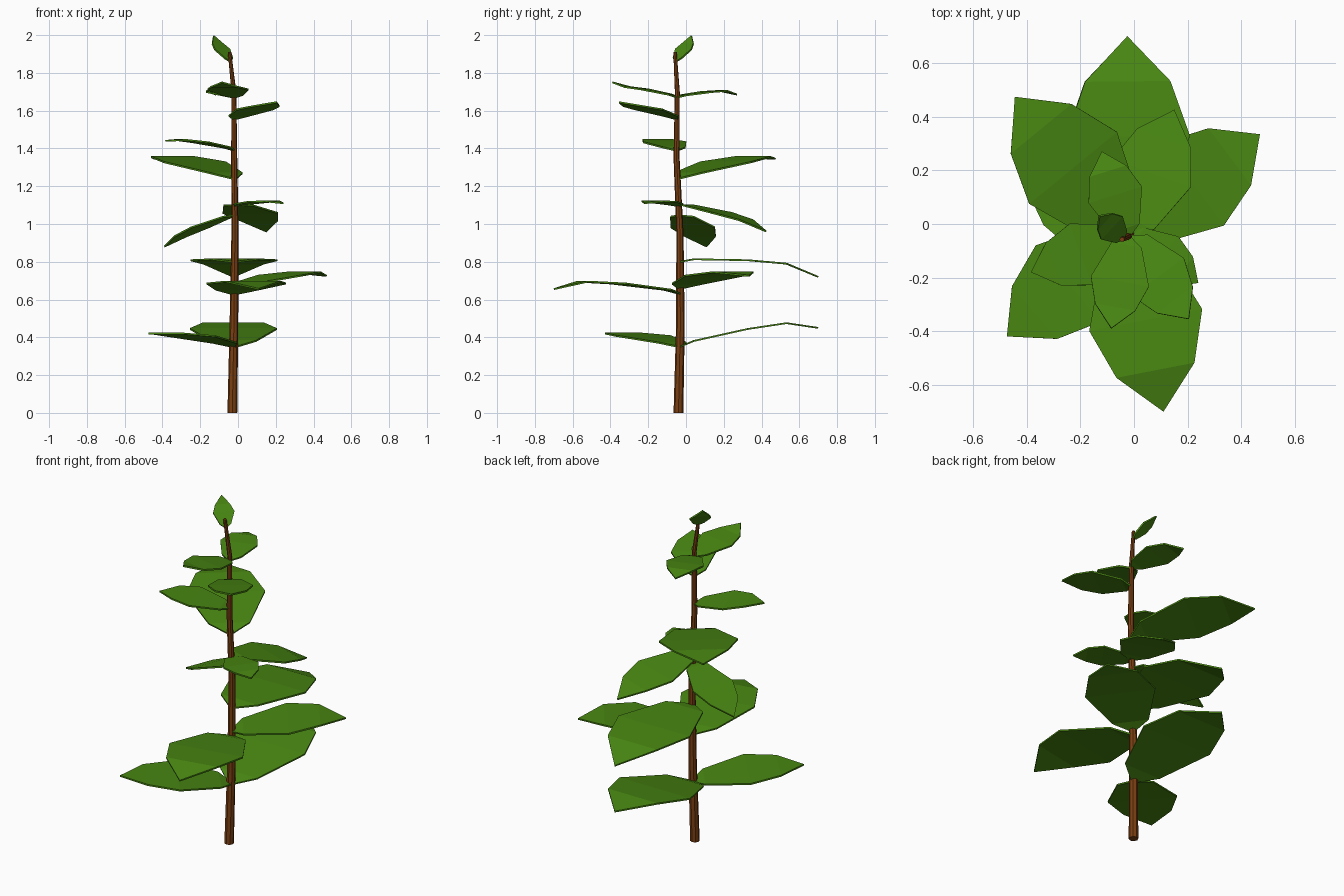
import bpy, bmesh, math
from mathutils import Vector

old = bpy.data.objects.get("Cube")
if old:
    bpy.data.objects.remove(old, do_unlink=True)


def material(name, rgb):
    mat = bpy.data.materials.new(name)
    mat.use_nodes = True
    mat.diffuse_color = (*rgb, 1)
    bsdf = next(n for n in mat.node_tree.nodes if n.type == 'BSDF_PRINCIPLED')
    bsdf.inputs["Base Color"].default_value = (*rgb, 1)
    bsdf.inputs["Roughness"].default_value = 0.9
    return mat


green = material("leaf green", (0.065, 0.24, 0.006))
brown = material("bark brown", (0.2, 0.05, 0.006))


def add_object(name, bm, mat):
    bmesh.ops.recalc_face_normals(bm, faces=bm.faces)
    mesh = bpy.data.meshes.new(name)
    bm.to_mesh(mesh)
    bm.free()
    mesh.materials.append(mat)
    obj = bpy.data.objects.new(name, mesh)
    bpy.context.collection.objects.link(obj)
    return obj


# Stem centre line: x, y, z, radius
STEM = [(-0.03, -0.04, 0, 0.026), (-0.022, -0.03, 0.45, 0.023),
        (-0.016, -0.032, 0.95, 0.019), (-0.02, -0.05, 1.35, 0.016),
        (-0.022, -0.046, 1.7, 0.013), (-0.045, -0.058, 1.91, 0.009)]


def stem_at(z):
    for a, b in zip(STEM, STEM[1:]):
        if z <= b[2]:
            return Vector(a[:3]).lerp(Vector(b[:3]), (z - a[2]) / (b[2] - a[2]))


# Tapering stem with flat sides
SIDES = 8
bm = bmesh.new()
rings = []
for x, y, z, r in STEM:
    angles = [math.tau * i / SIDES for i in range(SIDES)]
    rings.append([bm.verts.new((x + r * math.cos(a), y + r * math.sin(a), z)) for a in angles])
for low, high in zip(rings, rings[1:]):
    for i in range(SIDES):
        j = (i + 1) % SIDES
        bm.faces.new((low[i], low[j], high[j], high[i]))
bm.faces.new(rings[0])
bm.faces.new(rings[-1])
add_object("stem", bm, brown)

# Leaf outline: distance along, half width (both relative to length)
OUTLINE = [(0, 0.025), (0.1, 0.165), (0.49, 0.315), (0.77, 0.218)]
THICK = 0.009


def leaf(name, tip_x, tip_y, base_z, bend_z, tip_z):
    """Angular blade rising from the stem and bending near its tip."""
    base = stem_at(base_z)
    tip = Vector((tip_x, tip_y, tip_z))
    flat = Vector((tip.x - base.x, tip.y - base.y, 0))
    length = flat.length if flat.length > 0.2 else (tip - base).length
    side = Vector((-flat.y, flat.x, 0)).normalized()
    bm = bmesh.new()
    pairs = []
    for t, w in OUTLINE:
        p = base + flat * t
        p.z = base_z + (bend_z - base_z) * t / 0.77
        if 0 < t < 0.7:
            p.z += 0.02 * length
        pairs.append([bm.verts.new(p + side * w * length * s) for s in (1, -1)])
    for (a, b), (c, d) in zip(pairs, pairs[1:]):
        bm.faces.new((a, b, d, c))
    bm.faces.new((*pairs[-1], bm.verts.new(tip)))
    obj = add_object(name, bm, green)
    solid = obj.modifiers.new("thickness", 'SOLIDIFY')
    solid.thickness = THICK
    solid.offset = 0


# Tip x, tip y, then heights of base, bend and tip
LEAVES = [
    ("low_front_right", -0.475, -0.42, 0.35, 0.42, 0.42),
    ("low_back", -0.025, 0.7, 0.35, 0.475, 0.45),
    ("lower_front", 0.11, -0.7, 0.63, 0.695, 0.655),
    ("lower_back_left", 0.47, 0.335, 0.66, 0.745, 0.725),
    ("middle_back", -0.025, 0.7, 0.8, 0.79, 0.72),
    ("middle_right", -0.39, 0.11, 1.045, 0.935, 0.88),
    ("middle_back_left", 0.15, 0.425, 1.1, 1.02, 0.96),
    ("middle_front_left", 0.24, -0.22, 1.095, 1.12, 1.11),
    ("upper_back_right", -0.445, 0.475, 1.24, 1.355, 1.345),
    ("upper_front_right", -0.385, -0.18, 1.39, 1.445, 1.44),
    ("upper_front_left", 0.205, -0.355, 1.555, 1.625, 1.645),
    ("top_front", -0.085, -0.39, 1.67, 1.725, 1.75),
    ("top_back", -0.12, 0.27, 1.67, 1.705, 1.685),
    ("crown", -0.13, 0.03, 1.86, 1.955, 1.997),
]
for name, *shape in LEAVES:
    leaf(name + "_leaf", *shape)
